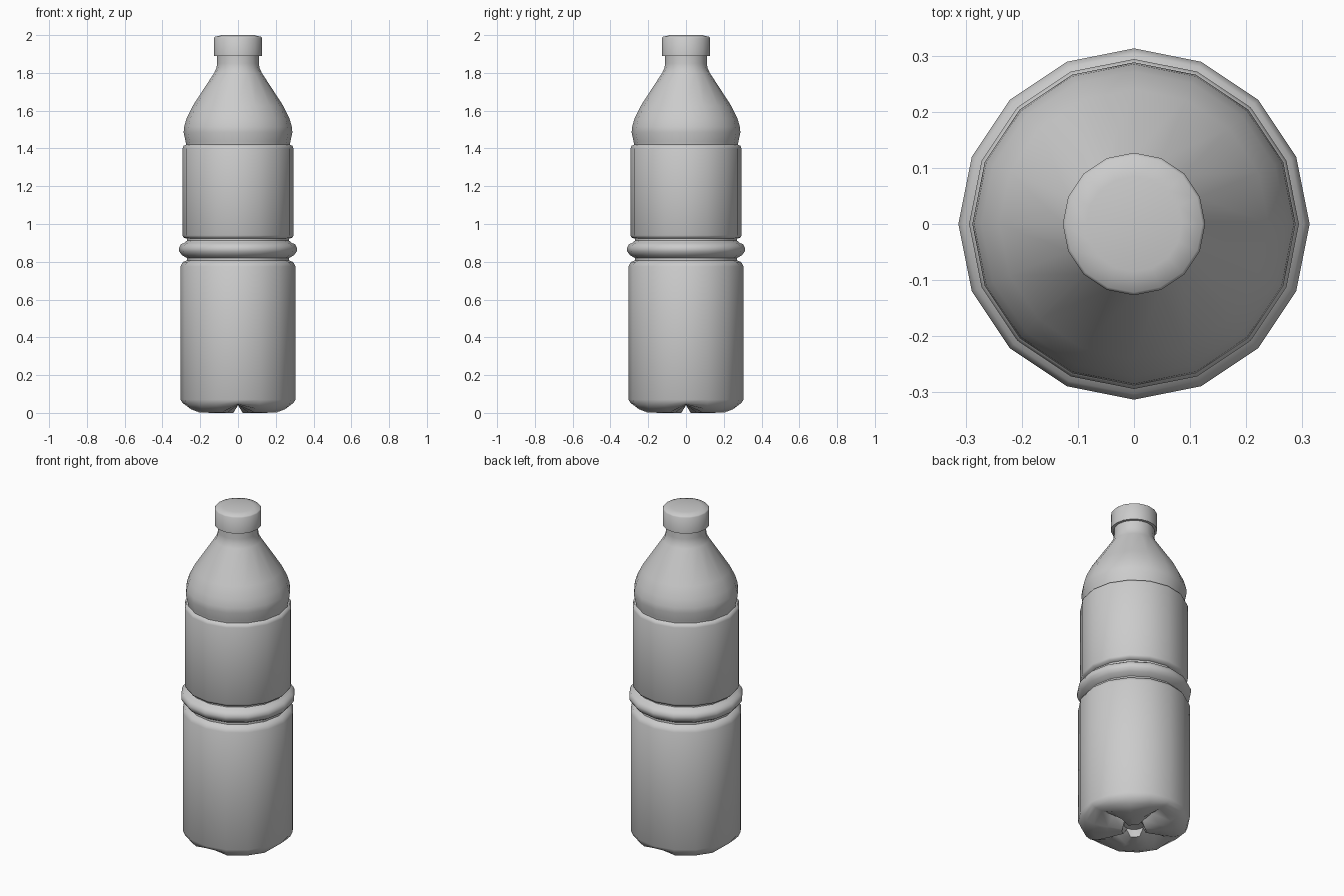
import bpy, bmesh
from math import cos, sin, pi, radians

if "Cube" in bpy.data.objects:
    bpy.data.objects.remove(bpy.data.objects["Cube"])

SIDES = 16


def lathe(name, profile, cap_start=None, cap_end=None, angle=45):
    """Spin (radius, z[, z on the four axes]) points; optional pole heights close the ends."""
    bm = bmesh.new()
    rings = []
    for p in profile:
        r, z, z_axis = p[0], p[1], p[-1]
        ring = []
        for k in range(SIDES):
            a = 2 * pi * k / SIDES
            ring.append(bm.verts.new((r * cos(a), r * sin(a), z_axis if k % 4 == 0 else z)))
        rings.append(ring)
    for a, b in zip(rings, rings[1:]):
        for k in range(SIDES):
            j = (k + 1) % SIDES
            bm.faces.new((a[k], a[j], b[j], b[k]))
    for ring, pole in ((rings[0], cap_start), (rings[-1], cap_end)):
        if pole is not None:
            c = bm.verts.new((0, 0, pole))
            for k in range(SIDES):
                bm.faces.new((c, ring[k], ring[(k + 1) % SIDES]))
    bmesh.ops.recalc_face_normals(bm, faces=bm.faces)
    mesh = bpy.data.meshes.new(name)
    bm.to_mesh(mesh)
    bm.free()
    obj = bpy.data.objects.new(name, mesh)
    bpy.context.collection.objects.link(obj)
    bpy.ops.object.select_all(action='DESELECT')
    obj.select_set(True)
    bpy.context.view_layer.objects.active = obj
    bpy.ops.object.shade_smooth_by_angle(angle=radians(angle))
    return obj


# Bottle: four-footed base with cross grooves, then body, grip ring, shoulder and neck
base = [(0.055, 0.04), (0.066, 0.0, 0.043), (0.15, 0.0, 0.045), (0.225, 0.003, 0.043),
        (0.27, 0.02, 0.045), (0.293, 0.043, 0.052), (0.305, 0.07)]
lower_body = [(0.305, 0.775), (0.292, 0.798), (0.27, 0.808), (0.27, 0.82)]
grip_ring = [(0.297, 0.835), (0.311, 0.855), (0.313, 0.872), (0.303, 0.892),
             (0.285, 0.9), (0.27, 0.912), (0.27, 0.922)]
upper_body = [(0.288, 0.928), (0.294, 0.94), (0.294, 1.4), (0.288, 1.414), (0.275, 1.42)]
shoulder = [(0.277, 1.435), (0.288, 1.485), (0.285, 1.515), (0.272, 1.56),
            (0.24, 1.625), (0.126, 1.8), (0.114, 1.825)]
neck = [(0.111, 1.85), (0.111, 1.9)]
lathe("bottle", base + lower_body + grip_ring + upper_body + shoulder + neck,
      cap_start=0.045, cap_end=1.9, angle=50)

# Screw cap
lathe("cap", [(0.105, 1.89), (0.127, 1.89), (0.127, 1.985), (0.122, 1.991), (0.085, 2.0)],
      cap_start=1.89, cap_end=2.0, angle=60)
